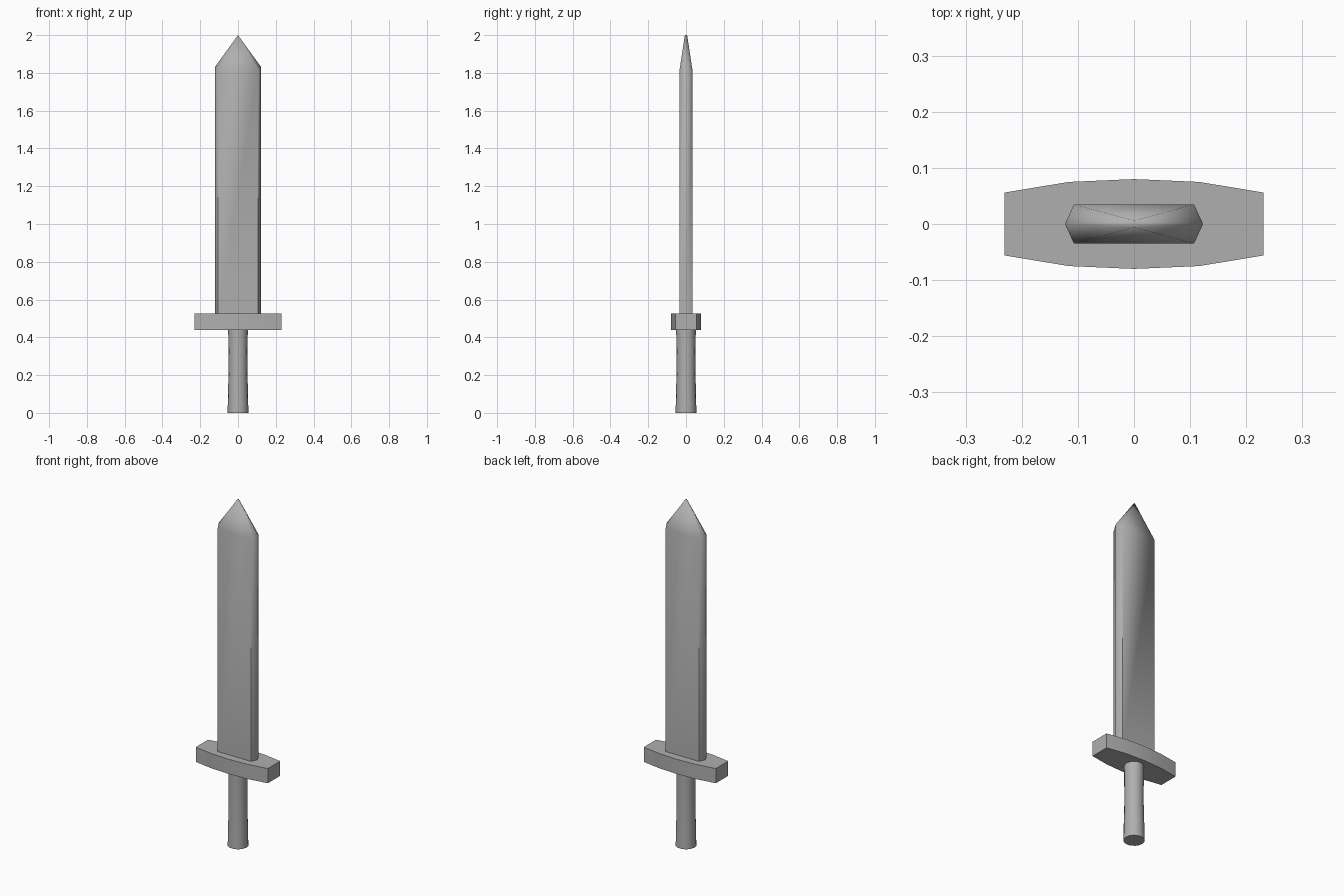
import bpy, bmesh, math

if "Cube" in bpy.data.objects:
    bpy.data.objects.remove(bpy.data.objects["Cube"])

grey = bpy.data.materials.new("dark_grey")
grey.diffuse_color = (0.43, 0.43, 0.43, 1)
grey.use_nodes = True
grey.node_tree.nodes["Principled BSDF"].inputs["Base Color"].default_value = grey.diffuse_color


def finish(name, bm, smooth_angle):
    """Turn the bmesh into a smooth-by-angle grey object."""
    bmesh.ops.recalc_face_normals(bm, faces=bm.faces)
    mesh = bpy.data.meshes.new(name)
    bm.to_mesh(mesh)
    bm.free()
    mesh.materials.append(grey)
    ob = bpy.data.objects.new(name, mesh)
    bpy.context.collection.objects.link(ob)
    bpy.ops.object.select_all(action='DESELECT')
    ob.select_set(True)
    bpy.context.view_layer.objects.active = ob
    bpy.ops.object.shade_smooth_by_angle(angle=math.radians(smooth_angle))


def loft(bm, rings):
    """Join equal-length rings of points with quads; return the vertex loops."""
    loops = [[bm.verts.new(p) for p in ring] for ring in rings]
    n = len(loops[0])
    for a, b in zip(loops, loops[1:]):
        for i in range(n):
            j = (i + 1) % n
            bm.faces.new((a[i], a[j], b[j], b[i]))
    bm.faces.new(loops[0][::-1])
    return loops


# Grip: slightly waisted round handle
SIDES = 16
profile = [(0.055, 0), (0.0535, 0.08), (0.05, 0.22), (0.05, 0.3), (0.052, 0.44)]
bm = bmesh.new()
rings = loft(bm, [[(r * math.cos(math.tau * i / SIDES), r * math.sin(math.tau * i / SIDES), z)
                   for i in range(SIDES)] for r, z in profile])
bm.faces.new(rings[-1])
finish("grip", bm, 40)

# Crossguard: bar bowed out at front and back
half = [(-0.231, 0.056), (-0.116, 0.075), (0, 0.08), (0.116, 0.075), (0.231, 0.056)]
outline = [(x, -y) for x, y in half] + half[::-1]
bm = bmesh.new()
rings = loft(bm, [[(x, y, z) for x, y in outline] for z in (0.44, 0.525)])
bm.faces.new(rings[-1])
finish("crossguard", bm, 40)

# Blade: hexagonal section with bevelled edges, narrowing to a thin point
E, F, T, TIP = 0.123, 0.107, 0.035, 0.006


def blade_ring(edge_z, flat_z):
    return [(E, 0, edge_z), (F, T, flat_z), (-F, T, flat_z),
            (-E, 0, edge_z), (-F, -T, flat_z), (F, -T, flat_z)]


bm = bmesh.new()
high = loft(bm, [blade_ring(0.52, 0.52), blade_ring(1.83, 1.81)])[-1]
back, front = (bm.verts.new((0, y, 2.0)) for y in (TIP, -TIP))
bm.faces.new((high[1], high[2], back))
bm.faces.new((high[4], high[5], front))
for edge, b, f in ((0, 1, 5), (3, 2, 4)):
    bm.faces.new((high[edge], high[b], back))
    bm.faces.new((high[edge], back, front))
    bm.faces.new((high[f], high[edge], front))
finish("blade", bm, 58)
